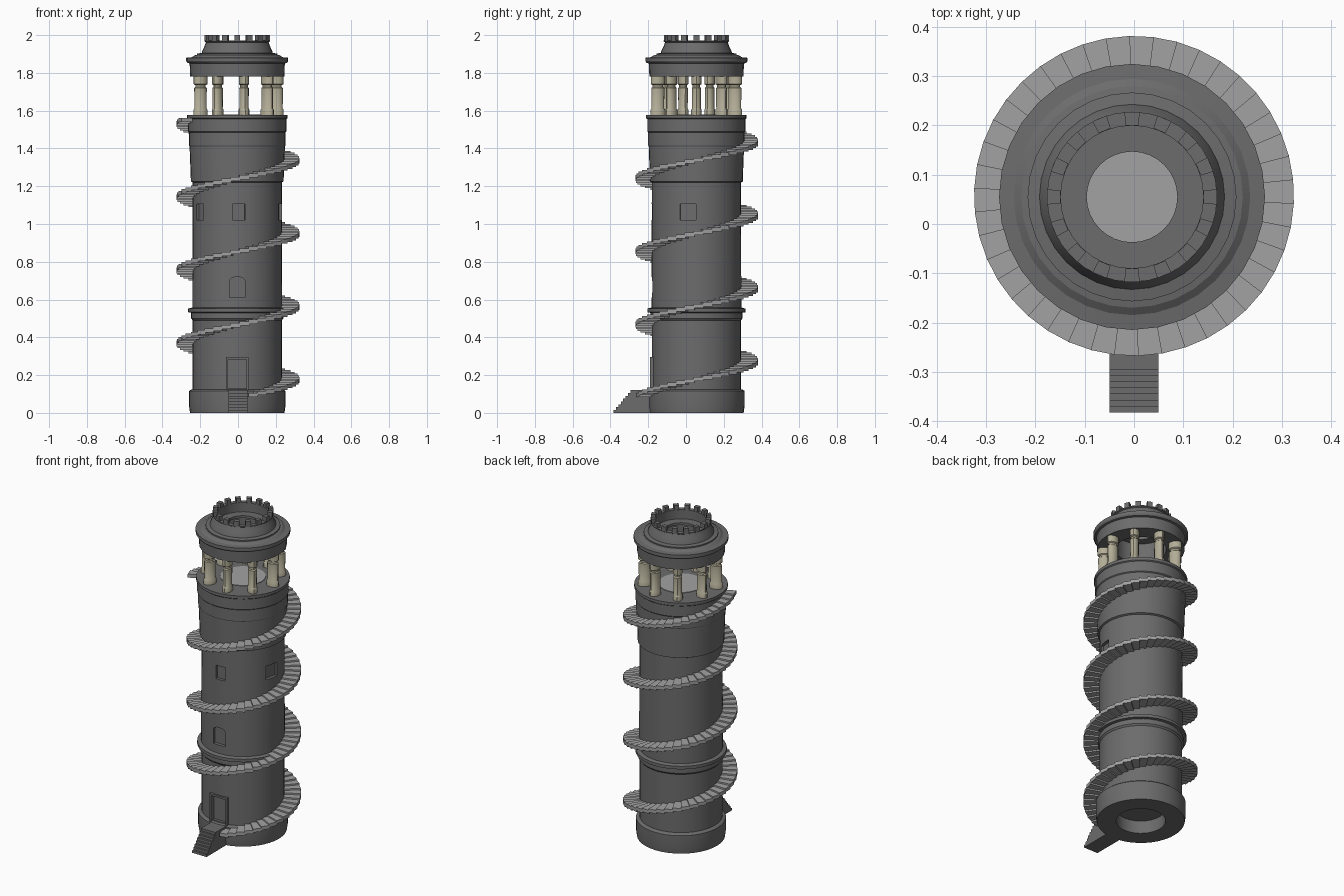
import bpy, bmesh
from math import sin, cos, radians, pi
from mathutils import Matrix, Vector

if "Cube" in bpy.data.objects:
    bpy.data.objects.remove(bpy.data.objects["Cube"])

CX, CY = -0.004, 0.055          # tower axis


def material(name, rgb):
    m = bpy.data.materials.new(name)
    m.diffuse_color = (*rgb, 1)
    m.use_nodes = True
    m.node_tree.nodes["Principled BSDF"].inputs["Base Color"].default_value = m.diffuse_color
    return m


DARK = material("dark_stone", (.15, .15, .15))
STEP = material("step_stone", (.36, .36, .36))
PALE = material("pale_stone", (.45, .42, .31))


def finish(bm, name, mat, smooth=None, merge=True):
    if merge:
        bmesh.ops.remove_doubles(bm, verts=bm.verts, dist=1e-5)
    bmesh.ops.recalc_face_normals(bm, faces=bm.faces)
    me = bpy.data.meshes.new(name)
    bm.to_mesh(me)
    bm.free()
    me.materials.append(mat)
    ob = bpy.data.objects.new(name, me)
    bpy.context.collection.objects.link(ob)
    bpy.ops.object.select_all(action='DESELECT')
    ob.select_set(True)
    bpy.context.view_layer.objects.active = ob
    if smooth:
        bpy.ops.object.shade_smooth_by_angle(angle=radians(smooth))
    return ob


def lathe(bm, profile, n, closed=False, mtx=Matrix()):
    # revolve (radius, z) points; radius 0 collapses to a pole
    rings = []
    for r, z in profile:
        rings.append([bm.verts.new(mtx @ Vector((0, 0, z)))] * n if r == 0 else
                     [bm.verts.new(mtx @ Vector((r * cos(2 * pi * i / n), r * sin(2 * pi * i / n), z)))
                      for i in range(n)])
    pairs = list(zip(rings, rings[1:])) + ([(rings[-1], rings[0])] if closed else [])
    for a, b in pairs:
        for i in range(n):
            q = list(dict.fromkeys((a[i], a[(i + 1) % n], b[(i + 1) % n], b[i])))
            bm.faces.new(q)


def prism(bm, pts, off):
    # extrude a polygon of 3D points by a vector
    f = bm.faces.new([bm.verts.new(p) for p in pts])
    g = bmesh.ops.extrude_face_region(bm, geom=[f], use_keep_orig=True)
    bmesh.ops.translate(bm, verts=[v for v in g['geom'] if isinstance(v, bmesh.types.BMVert)], vec=off)


def wedge(bm, a0, a1, r0, r1, z0, z1, cx, cy):
    pts = [Vector((cx + r * cos(a), cy + r * sin(a), z0)) for r, a in ((r0, a0), (r1, a0), (r1, a1), (r0, a1))]
    prism(bm, pts, Vector((0, 0, z1 - z0)))


AXIS = Matrix.Translation((CX, CY, 0))

# tower shaft with plinth, belt courses, flared head and hollow underside
bm = bmesh.new()
lathe(bm, [(0, .08), (.14, .08), (.14, 0), (.25, 0), (.256, .04), (.256, .115), (.248, .122), (.236, .125),
           (.236, .49), (.244, .50), (.244, .53), (.26, .533), (.26, .552), (.238, .558), (.236, 1.22),
           (.246, 1.225), (.246, 1.24), (.252, 1.40), (.252, 1.41), (.255, 1.415), (.255, 1.485), (.26, 1.49),
           (.26, 1.555), (.266, 1.56), (.266, 1.578), (0, 1.578)], 40, mtx=AXIS)
tower = finish(bm, "tower_shaft", DARK)


# recessed door and windows: (angle, half width, z0, z1, arched)
def opening(ang, w, z0, z1, arch):
    pts = [(-w, z0), (w, z0), (w, z1), (-w, z1)]
    if arch:
        pts[2:] = [(w * cos(pi * i / 8), z1 - .6 * w + .6 * w * sin(pi * i / 8)) for i in range(9)]
    a = radians(ang)
    d, t = Vector((cos(a), sin(a), 0)), Vector((-sin(a), cos(a), 0))
    return [Vector((CX, CY, z)) + t * x for x, z in pts], d


bm = bmesh.new()
for spec in [(-90, .052, .13, .285, False), (-90, .042, .61, .72, True), (-88, .032, 1.02, 1.105, False),
             (-11, .043, 1.02, 1.105, False), (212, .036, 1.02, 1.105, False)]:
    pts, d = opening(*spec)
    prism(bm, [p + d * .217 for p in pts], d * .06)
cutter = finish(bm, "opening_cutter", DARK)
cutter.hide_render = True
mod = tower.modifiers.new("openings", 'BOOLEAN')
mod.operation, mod.object, mod.solver = 'DIFFERENCE', cutter, 'EXACT'
bpy.ops.object.select_all(action='DESELECT')
tower.select_set(True)
bpy.context.view_layer.objects.active = tower
bpy.ops.object.modifier_apply(modifier=mod.name)
bpy.data.objects.remove(cutter)
bpy.ops.object.shade_smooth_by_angle(angle=radians(25))

# door frame: two jambs and a lintel
bm = bmesh.new()
for w0, w1, z0, z1 in ((-.06, -.05, .12, .295), (.05, .06, .12, .295), (-.05, .05, .283, .295)):
    prism(bm, [Vector((CX + x, CY - .215, z)) for x, z in ((w0, z0), (w1, z0), (w1, z1), (w0, z1))],
          Vector((0, -.03, 0)))
finish(bm, "door_frame", DARK)

# straight entrance stair
bm = bmesh.new()
n, y0, y1, h = 8, -.383, -.295, .12
prof = [(-.175, 0), (y0, 0)]
for i in range(n):
    y = y0 + (y1 - y0) * i / (n - 1)
    prof += [(y, h * i / n), (y, h * (i + 1) / n)]
prof = list(dict.fromkeys(prof)) + [(-.175, h)]
prism(bm, [Vector((-.05, y, z)) for y, z in prof], Vector((.1, 0, 0)))
finish(bm, "entrance_stair", DARK)

# spiral stair winding up the outside
bm = bmesh.new()
start, end, pitch, step = -80, 1290, .387, 360 / 42
for i in range(int((end - start) / step)):
    a = start + i * step
    top = .188 + pitch * (a + step / 2) / 360
    wedge(bm, radians(a), radians(a + step * 1.08), .225, .325, top - .022, top, 0, CY + .002)
finish(bm, "spiral_stair", STEP, merge=False)

# light landing disc on the gallery floor
bm = bmesh.new()
lathe(bm, [(0, 1.57), (.13, 1.57), (.13, 1.581), (0, 1.581)], 24, mtx=AXIS)
finish(bm, "gallery_floor_disc", STEP, 25)

# nine stone columns around the gallery
bm = bmesh.new()
for i in range(9):
    m = (AXIS @ Matrix.Rotation(2 * pi * i / 9, 4, 'Z') @ Matrix.Translation((.207, 0, 0))
         @ Matrix.Diagonal((1.4, 1, 1, 1)))
    lathe(bm, [(0, 1.575), (.028, 1.575), (.028, 1.605), (.024, 1.612), (.025, 1.72), (.02, 1.725),
               (.02, 1.735), (.027, 1.74), (.027, 1.785), (0, 1.785)], 14, mtx=m)
finish(bm, "gallery_columns", PALE, 35)

# stepped ring roof with open centre
bm = bmesh.new()
lathe(bm, [(.145, 1.78), (.249, 1.78), (.252, 1.85), (.264, 1.853), (.27, 1.862), (.27, 1.88), (.24, 1.883),
           (.225, 1.893), (.212, 1.895), (.212, 1.902), (.188, 1.906), (.186, 1.915), (.174, 1.94), (.166, 1.962),
           (.173, 1.966), (.173, 1.972), (.145, 1.972)], 32, closed=True, mtx=AXIS)
finish(bm, "gallery_roof", DARK, 25)

# inner roof deck with a round opening
bm = bmesh.new()
lathe(bm, [(.092, 1.90), (.15, 1.90), (.15, 1.915), (.092, 1.915)], 32, closed=True, mtx=AXIS)
finish(bm, "roof_deck", DARK, 25)

# battlements on the crown
bm = bmesh.new()
for i in range(16):
    a = 2 * pi * i / 16
    wedge(bm, a - .09, a + .09, .146, .173, 1.968, 2.0, CX, CY)
finish(bm, "battlements", DARK)
